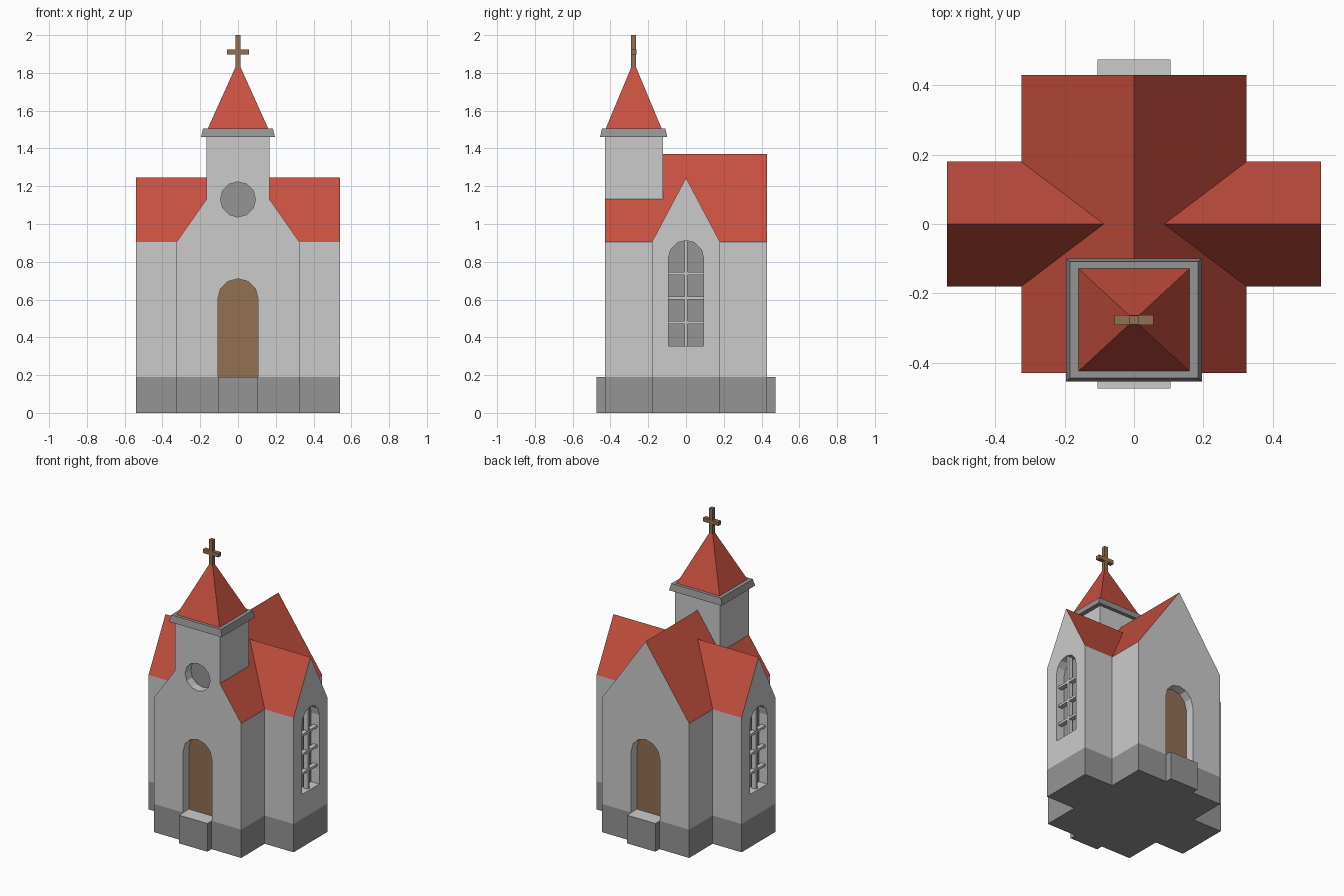
import bpy, bmesh
from math import cos, sin, radians

if "Cube" in bpy.data.objects:
    bpy.data.objects.remove(bpy.data.objects["Cube"])


def material(name, colour):
    m = bpy.data.materials.new(name)
    m.diffuse_color = (*colour, 1)
    m.use_nodes = True
    m.node_tree.nodes["Principled BSDF"].inputs["Base Color"].default_value = m.diffuse_color
    return m


WALL = material("wall_grey", (0.8, 0.8, 0.8))
STONE = material("dark_stone", (0.3, 0.3, 0.3))
ROOF = material("red_roof", (0.57, 0.08, 0.05))
WOOD = material("brown_wood", (0.29, 0.16, 0.085))


def prism(name, pts, axis, a, b, mat, taper=1.0, loc=(0, 0, 0)):
    """Extrude a 2D profile along an axis from a to b; taper scales the far end."""
    place = {'x': lambda u, v, t: (t, u, v),
             'y': lambda u, v, t: (u, t, v),
             'z': lambda u, v, t: (u, v, t)}[axis]
    bm = bmesh.new()
    near = [bm.verts.new(place(u, v, a)) for u, v in pts]
    far = [bm.verts.new(place(u * taper, v * taper, b)) for u, v in pts]
    bm.faces.new(near)
    bm.faces.new(far)
    n = len(pts)
    for i in range(n):
        j = (i + 1) % n
        bm.faces.new((near[i], near[j], far[j], far[i]))
    bmesh.ops.recalc_face_normals(bm, faces=bm.faces)
    me = bpy.data.meshes.new(name)
    bm.to_mesh(me)
    bm.free()
    me.materials.append(mat)
    ob = bpy.data.objects.new(name, me)
    ob.location = loc
    bpy.context.collection.objects.link(ob)
    return ob


def rect(u0, u1, v0, v1):
    return [(u0, v0), (u1, v0), (u1, v1), (u0, v1)]


def arch(r, bottom, spring):
    """Round-topped opening with a six-sided arch."""
    return [(-r, bottom), (r, bottom)] + [
        (r * cos(radians(k * 30)), spring + r * sin(radians(k * 30))) for k in range(7)]


def gable(half, eave, ridge):
    return [(-half, 0.19), (half, 0.19), (half, eave), (0, ridge), (-half, eave)]


def boolean(ob, tool, operation):
    bpy.context.view_layer.objects.active = ob
    mod = ob.modifiers.new("bool", 'BOOLEAN')
    mod.operation, mod.solver, mod.object = operation, 'EXACT', tool
    bpy.ops.object.modifier_apply(modifier=mod.name)
    bpy.data.objects.remove(tool)


# Body: nave, crossing transept and tower shaft merged into one shell
TY = -0.277
body = prism("church_body", gable(0.325, 0.905, 1.37), 'y', -0.43, 0.43, WALL)
boolean(body, prism("transept", gable(0.18, 0.905, 1.245), 'x', -0.54, 0.54, WALL), 'UNION')
boolean(body, prism("tower", rect(-0.167, 0.167, 1.0, 1.47), 'y', -0.43, -0.122, WALL), 'UNION')

# Roof slopes are the tilted faces of the shell
body.data.materials.append(ROOF)
for p in body.data.polygons:
    p.material_index = 1 if 0.2 < p.normal.z < 0.9 else 0

# Openings: recess in the shell plus a panel at the back of it
DEPTH, PANEL = 0.065, 0.01


def opening(name, cut, panel, axis, side, wall, mat):
    inner = side * (wall - DEPTH)
    boolean(body, prism("cutter", cut, axis, inner, side * (wall + 0.05), WALL), 'DIFFERENCE')
    prism(name, panel, axis, inner - side * 0.005, inner + side * (PANEL - 0.005), mat)


circle = [(0.093 * cos(radians(k * 30)), 1.13 + 0.093 * sin(radians(k * 30))) for k in range(12)]
opening("round_window", circle, circle, 'y', -1, 0.43, STONE)
window = arch(0.093, 0.355, 0.82)
for side, word in ((-1, "a"), (1, "b")):
    opening("door_" + word, arch(0.107, 0.1, 0.603), arch(0.107, 0.19, 0.603),
            'y', side, 0.43, WOOD)
    opening("window_" + word, window, window, 'x', side, 0.54, STONE)
    # Window bars
    x0, x1 = side * 0.495, side * 0.525
    prism("upright_bar_" + word, rect(-0.008, 0.008, 0.35, 0.913), 'x', x0, x1, WALL)
    for i, z in enumerate((0.479, 0.607, 0.738)):
        prism(f"cross_bar_{word}_{i}", rect(-0.094, 0.094, z - 0.008, z + 0.008),
              'x', x0, x1, WALL)

# Stone plinth with door steps, pale on top
q = [(0.54, 0.18), (0.325, 0.18), (0.325, 0.43), (0.105, 0.43), (0.105, 0.475)]
half = q + [(-x, y) for x, y in reversed(q)]
plinth = prism("plinth", half + [(-x, -y) for x, y in half], 'z', 0, 0.19, STONE)
plinth.data.materials.append(WALL)
for p in plinth.data.polygons:
    p.material_index = 1 if p.normal.z > 0.9 else 0

# Tower cornice, spire and cross
prism("cornice", rect(-0.196, 0.196, -0.178, 0.178), 'z', 1.46, 1.505, STONE, 0.945, (0, TY, 0))
prism("spire", rect(-0.16, 0.16, -0.148, 0.148), 'z', 1.505, 1.83, ROOF, 0.085, (0, TY, 0))
prism("cross_post", rect(-0.013, 0.013, -0.013, 0.013), 'z', 1.82, 2.0, WOOD, 1, (0, TY, 0))
prism("cross_arm", rect(-0.057, 0.057, -0.014, 0.014), 'z', 1.897, 1.923, WOOD, 1, (0, TY, 0))
